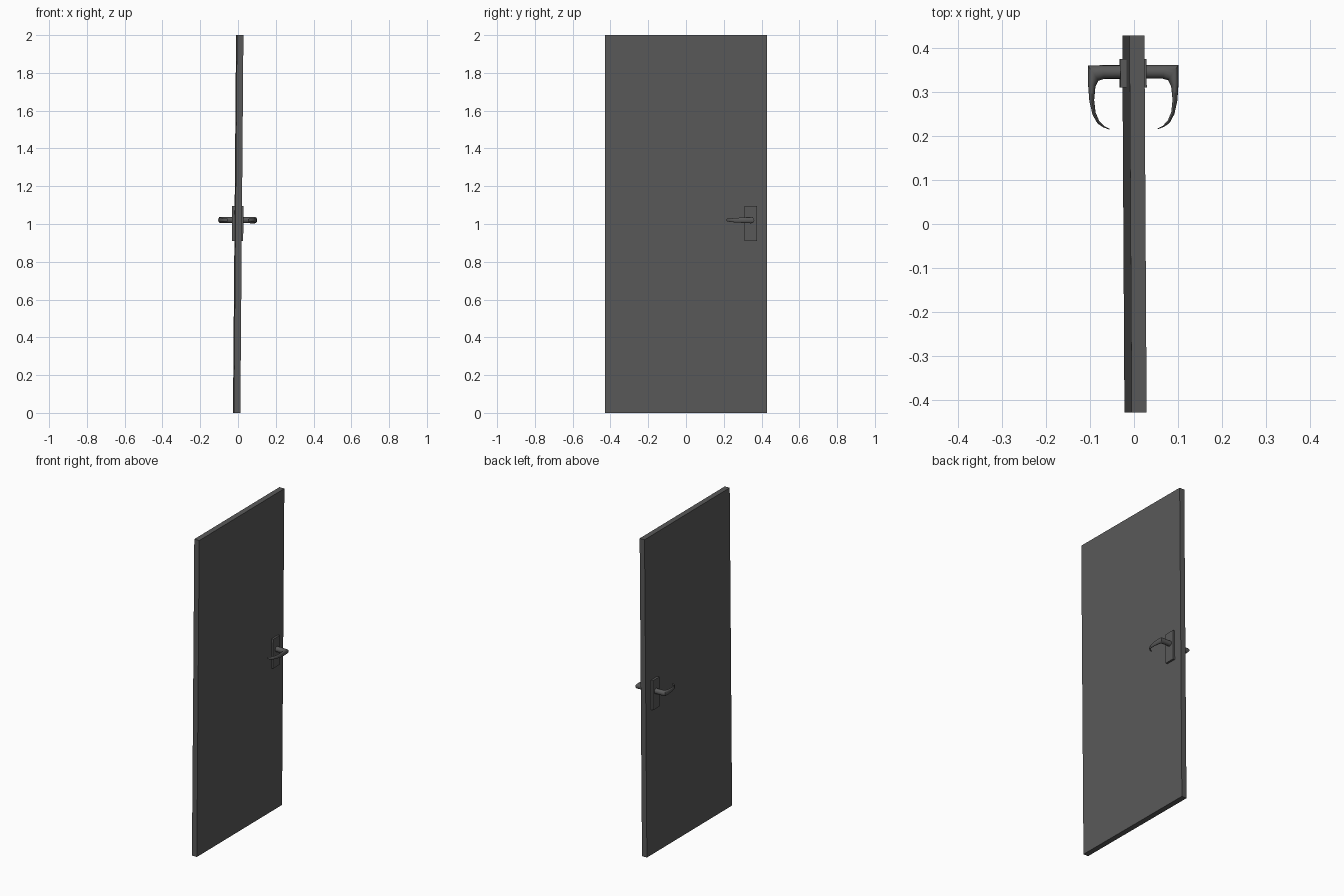
import bpy, bmesh, math
from mathutils import Matrix, Vector

if "Cube" in bpy.data.objects:
    bpy.data.objects.remove(bpy.data.objects["Cube"])

# whole door leans and turns very slightly
TILT = (Matrix.Translation((0, 0, 1)) @ Matrix.Rotation(0.0058, 4, 'Z')
        @ Matrix.Rotation(0.0082, 4, 'Y') @ Matrix.Translation((0, 0, -1)))

# dark grey finish
DARK = bpy.data.materials.new("dark_grey")
DARK.diffuse_color = (0.1, 0.1, 0.1, 1)
DARK.use_nodes = True
DARK.node_tree.nodes["Principled BSDF"].inputs["Base Color"].default_value = DARK.diffuse_color


def finish(name, bm, smooth=False):
    bmesh.ops.transform(bm, matrix=TILT, verts=bm.verts)
    bmesh.ops.recalc_face_normals(bm, faces=bm.faces)
    me = bpy.data.meshes.new(name)
    bm.to_mesh(me)
    bm.free()
    me.materials.append(DARK)
    ob = bpy.data.objects.new(name, me)
    bpy.context.collection.objects.link(ob)
    if smooth:
        bpy.context.view_layer.objects.active = ob
        ob.select_set(True)
        bpy.ops.object.shade_smooth_by_angle(angle=math.radians(40))
        ob.select_set(False)


def box(name, lo, hi):
    lo, hi = Vector(lo), Vector(hi)
    bm = bmesh.new()
    bmesh.ops.create_cube(bm, size=1)
    bmesh.ops.scale(bm, vec=hi - lo, verts=bm.verts)
    bmesh.ops.translate(bm, vec=(lo + hi) / 2, verts=bm.verts)
    finish(name, bm)


# lever sections: inner x, y / outer x, y / half height
SECTIONS = [
    (0.020, 0.330, 0.020, 0.361, 0.0165),
    (0.066, 0.330, 0.073, 0.361, 0.0165),
    (0.079, 0.326, 0.103, 0.361, 0.0165),
    (0.086, 0.312, 0.103, 0.322, 0.0155),
    (0.089, 0.282, 0.100, 0.280, 0.0130),
    (0.086, 0.254, 0.093, 0.249, 0.0110),
    (0.078, 0.235, 0.082, 0.229, 0.0090),
    (0.067, 0.223, 0.069, 0.220, 0.0080),
    (0.055, 0.217, 0.055, 0.215, 0.0070),
]


def lever(name, side, n=16):
    bm = bmesh.new()
    rings = []
    for xi, yi, xo, yo, h in SECTIONS:
        ring = []
        for k in range(n):
            a = 2 * math.pi * k / n
            t = (1 + math.cos(a)) / 2
            ring.append(bm.verts.new((side * (xi + (xo - xi) * t), yi + (yo - yi) * t,
                                      1.021 + h * math.sin(a))))
        rings.append(ring)
    for r, s in zip(rings, rings[1:]):
        for k in range(n):
            bm.faces.new((r[k], r[(k + 1) % n], s[(k + 1) % n], s[k]))
    bm.faces.new(rings[0])
    bm.faces.new(rings[-1])
    finish(name, bm, True)


# door slab
box("door_slab", (-0.016, -0.428, 0), (0.018, 0.428, 2))

# backplate and lever on each face
for side, label in ((-1, "left"), (1, "right")):
    xs = sorted((side * 0.015, side * 0.030))
    box(label + "_backplate", (xs[0], 0.310, 0.910), (xs[1], 0.375, 1.096))
    lever(label + "_lever", side)
